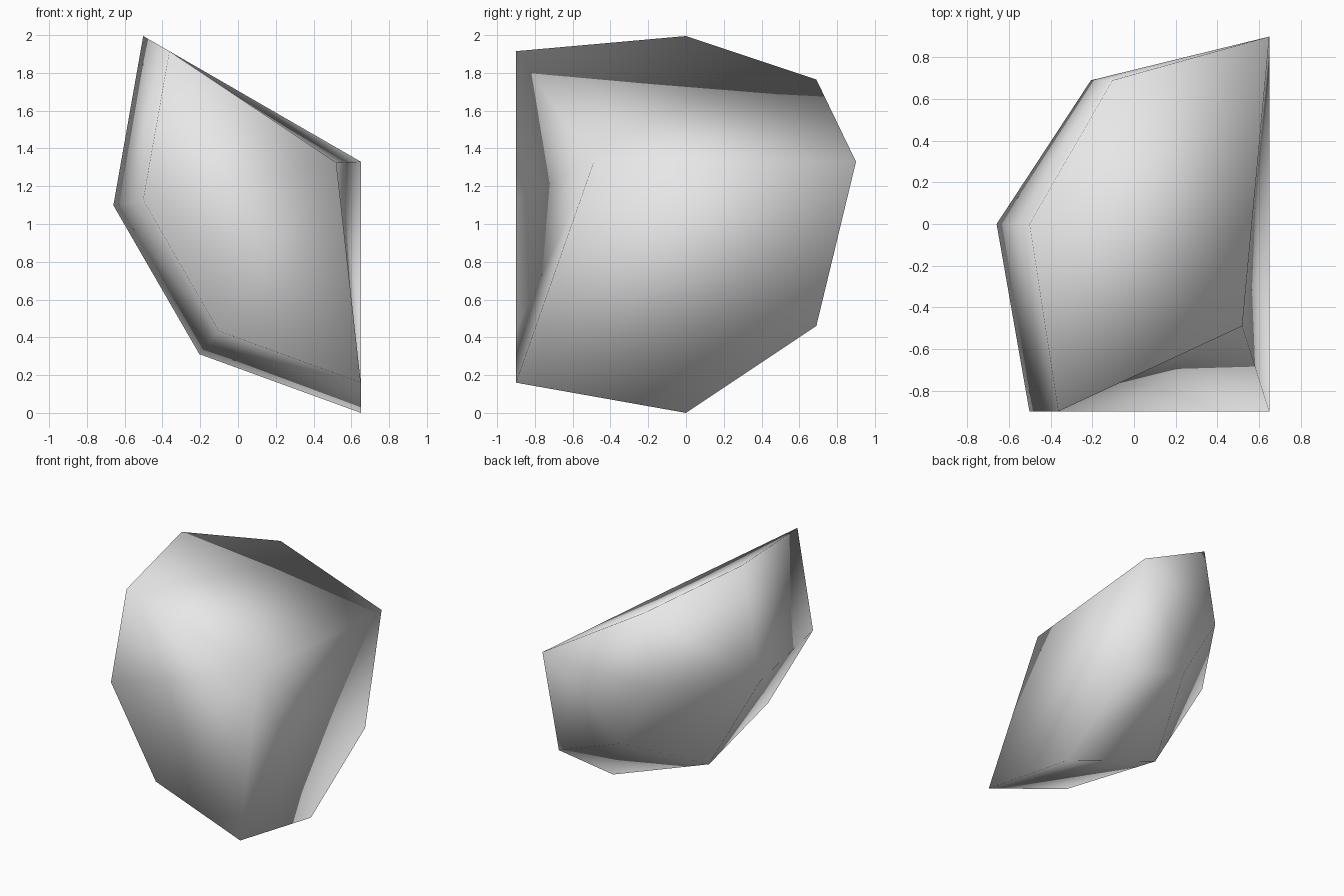
import bpy, bmesh, math

if "Cube" in bpy.data.objects:
    bpy.data.objects.remove(bpy.data.objects["Cube"])

AXIS_X, AXIS_Z = 0.65, 1.33           # swing axis runs along y
RINGS = [(0.87, 0.69), (1.33, 0.0), (1.17, -0.90)]   # radius, y
ANGLES = [150, 190, 230, 270]

bm = bmesh.new()


def swing(radius, y, deg):
    a = math.radians(deg)
    return bm.verts.new((AXIS_X + radius * math.cos(a), y, AXIS_Z + radius * math.sin(a)))


# Outer shell: a third of a nine-sided dome around the back tip
tip = bm.verts.new((AXIS_X, 0.90, AXIS_Z))
rows = [[swing(r, y, a) for a in ANGLES] for r, y in RINGS]
for i in range(3):
    bm.faces.new((tip, rows[0][i], rows[0][i + 1]))
    for near, far in zip(rows, rows[1:]):
        bm.faces.new((near[i], far[i], far[i + 1], near[i + 1]))

# Inner corner: a fan closing both cut sides and the front
corner = bm.verts.new((0.52, -0.49, 1.325))
rim = ([tip] + [row[0] for row in rows] + rows[2][1:3]
       + [row[3] for row in reversed(rows)])
for i, v in enumerate(rim):
    bm.faces.new((corner, rim[(i + 1) % len(rim)], v))

bmesh.ops.recalc_face_normals(bm, faces=bm.faces)
for f in bm.faces:
    f.smooth = True

mesh = bpy.data.meshes.new("rock_chunk")
bm.to_mesh(mesh)
bm.free()
mat = bpy.data.materials.new("light_grey")
mat.diffuse_color = (0.8, 0.8, 0.8, 1)
mat.use_nodes = True
mat.node_tree.nodes["Principled BSDF"].inputs["Base Color"].default_value = mat.diffuse_color
mesh.materials.append(mat)
bpy.context.collection.objects.link(bpy.data.objects.new("rock_chunk", mesh))
